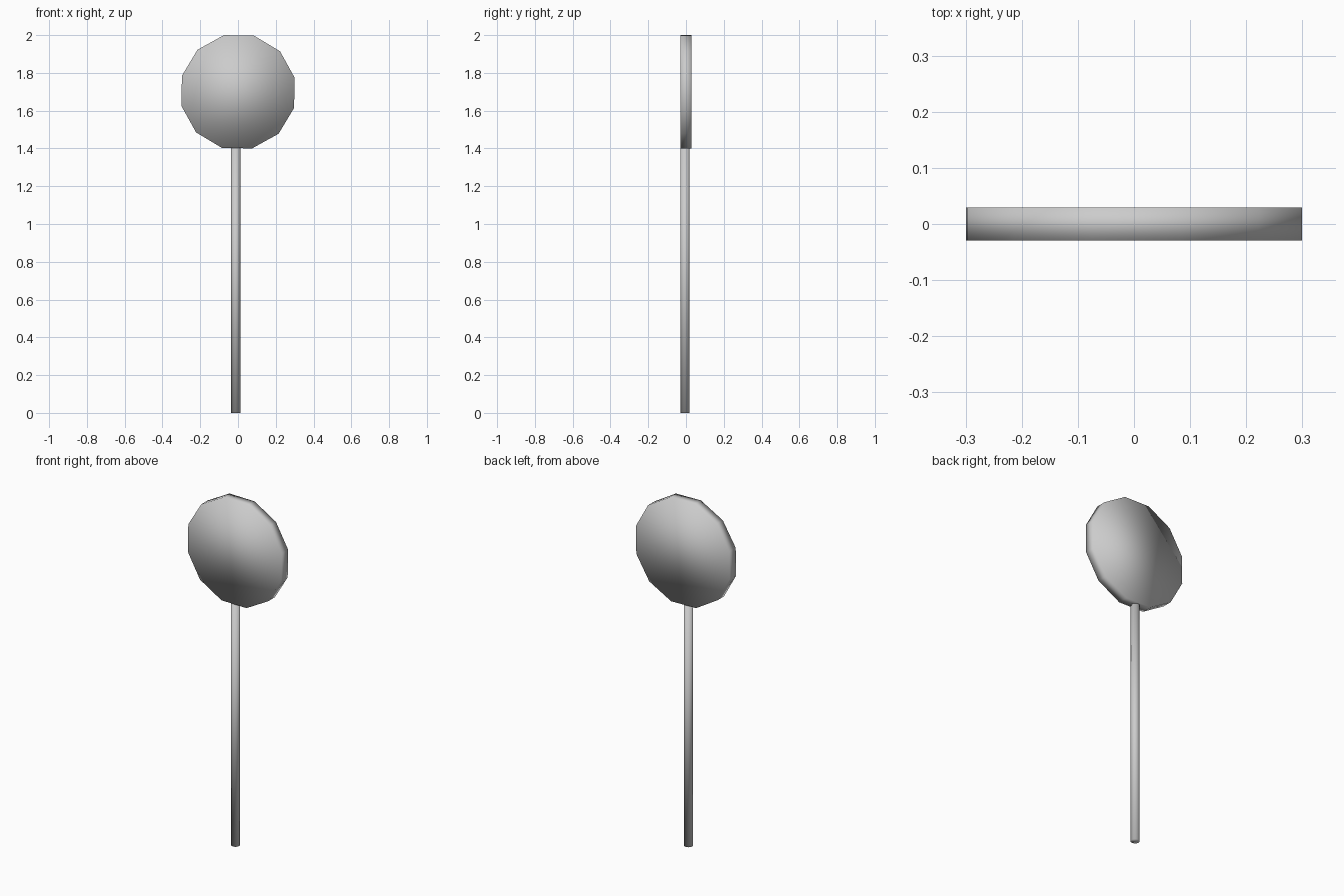
import bpy
from math import radians

if "Cube" in bpy.data.objects:
    bpy.data.objects.remove(bpy.data.objects["Cube"])


def cylinder(name, sides, radius, depth, location, rotation=(0, 0, 0), spin=0):
    bpy.ops.mesh.primitive_cylinder_add(vertices=sides, radius=radius, depth=depth,
                                        location=location, rotation=rotation)
    obj = bpy.context.object
    obj.name = name
    bpy.ops.object.transform_apply(location=False, rotation=True, scale=False)
    if spin:
        # turn the polygon about the front-to-back axis
        obj.rotation_euler = (0, spin, 0)
        bpy.ops.object.transform_apply(location=False, rotation=True, scale=False)
    bpy.ops.object.shade_smooth()
    return obj


# twelve-sided sign disc facing front, turned so a corner lies 14 degrees above +x
cylinder("sign_disc", 12, 0.309, 0.059, (0, 0, 1.70),
         rotation=(radians(90), 0, 0), spin=radians(-14))

# slim pole, slightly off-centre, ending just inside the disc rim
cylinder("pole", 12, 0.024, 1.41, (-0.012, -0.005, 0.705))
